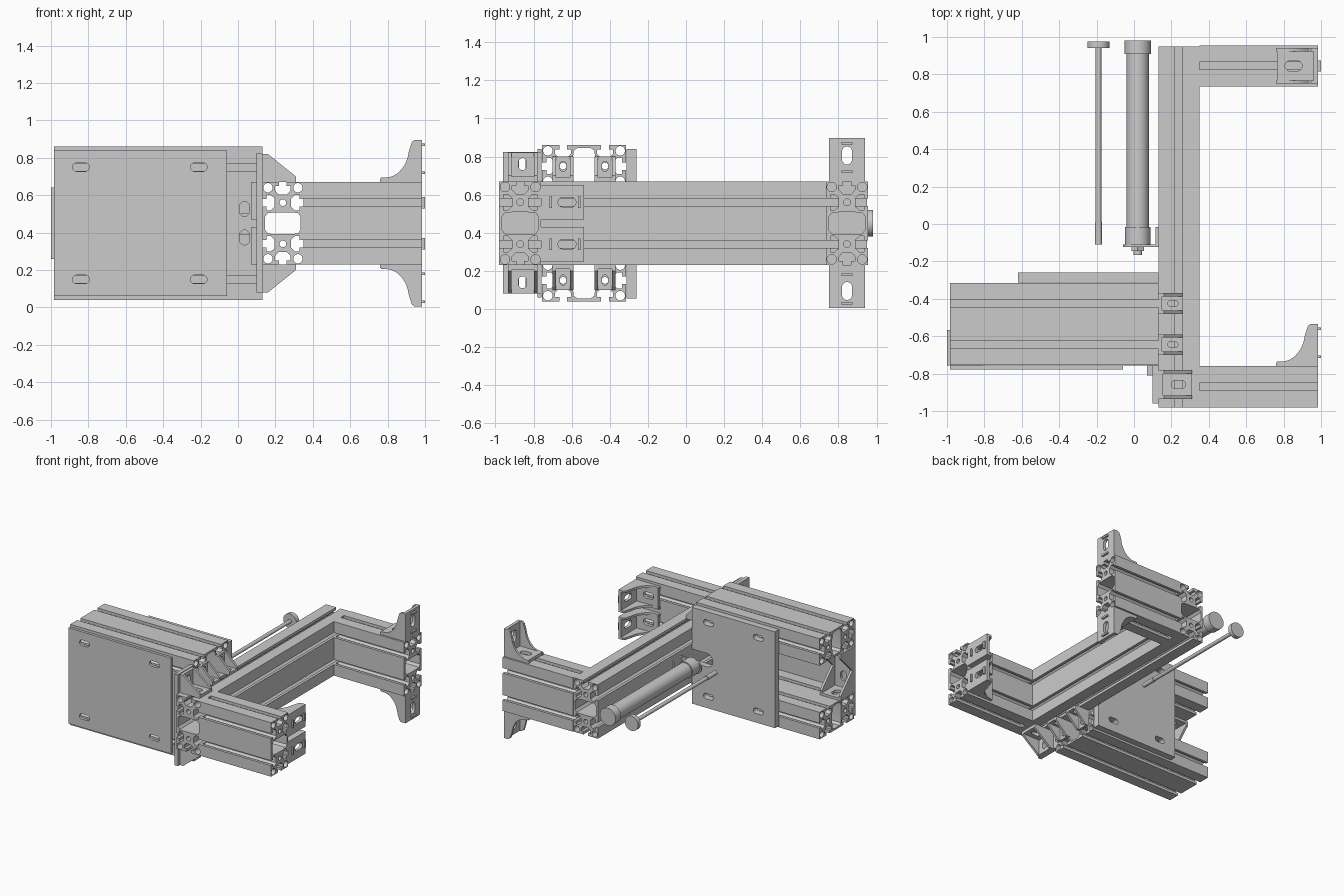
import bpy, bmesh
from math import sin, cos, pi, radians

if "Cube" in bpy.data.objects:
    bpy.data.objects.remove(bpy.data.objects["Cube"])


def prism(name, loops, axes, lo, hi):
    """Extrude 2D loops (first the outline, then holes) lying in the plane `axes`."""
    cu = bpy.data.curves.new("tmp", 'CURVE')
    cu.dimensions, cu.fill_mode, cu.extrude = '2D', 'BOTH', (hi - lo) / 2
    for loop in loops:
        s = cu.splines.new('POLY')
        s.points.add(len(loop) - 1)
        for p, (u, v) in zip(s.points, loop):
            p.co = (u, v, 0, 1)
        s.use_cyclic_u = True
    tmp = bpy.data.objects.new("tmp", cu)
    bpy.context.collection.objects.link(tmp)
    dg = bpy.context.evaluated_depsgraph_get()
    me = bpy.data.meshes.new_from_object(tmp.evaluated_get(dg))
    bpy.data.objects.remove(tmp)
    a, b = "xyz".index(axes[0]), "xyz".index(axes[1])
    bm = bmesh.new()
    bm.from_mesh(me)
    for v in bm.verts:
        q = [0, 0, 0]
        q[a], q[b], q[3 - a - b] = v.co.x, v.co.y, v.co.z + (lo + hi) / 2
        v.co = q
    bmesh.ops.remove_doubles(bm, verts=bm.verts, dist=1e-5)
    bmesh.ops.recalc_face_normals(bm, faces=bm.faces)
    bm.to_mesh(me)
    bm.free()
    me.name = name
    ob = bpy.data.objects.new(name, me)
    bpy.context.collection.objects.link(ob)
    return ob


def rect(u0, u1, v0, v1):
    return [(u0, v0), (u1, v0), (u1, v1), (u0, v1)]


def slot(u, v, lu, lv, n=16):
    """Rounded slot (a circle when both sizes match)."""
    r = min(lu, lv) / 2
    pts = []
    for i in range(n):
        a = 2 * pi * (i + .5) / n
        pts.append((u + r * cos(a) + (lu / 2 - r) * (1 if cos(a) > 0 else -1),
                    v + r * sin(a) + (lv / 2 - r) * (1 if sin(a) > 0 else -1)))
    return pts


def box(name, x0, x1, y0, y1, z0, z1):
    return prism(name, [rect(x0, x1, y0, y1)], "xy", z0, z1)


# Double T-slot section: short axis u (+-.11), long axis v (+-.22)
def section(cu, cv, swap=False):
    groove = [(-.02, 0), (-.02, -.022), (-.042, -.022), (-.042, -.045), (-.022, -.066),
              (.022, -.066), (.042, -.045), (.042, -.022), (.02, -.022), (.02, 0)]
    out = [(-.11, .22)] + [(t, .22 + d) for t, d in groove] + [(.11, .22)]
    for c in (.11, -.11):
        out += [(.11 + d, c - t) for t, d in groove]
    half = out + [(.11, -.22)] + [(-t, -.22 - d) for t, d in groove] + [(-.11, -.22)]
    for c in (-.11, .11):
        half += [(-.11 - d, c + t) for t, d in groove]
    cav = [(.095, .035), (.08, .055), (.04, .058), (-.04, .058), (-.08, .055), (-.095, .035)]
    loops = [half, cav + [(-u, -v) for u, v in cav]]
    for s in (1, -1):
        loops.append(slot(0, s * .11, .036, .036))
        loops += [slot(t * .08, s * .19, .05, .05) for t in (1, -1)]
    return [[(cu + v, cv + u) if swap else (cu + u, cv + v) for u, v in lp] for lp in loops]


# Frame: long beam plus two arms
prism("long_beam", section(.24, .45), "xz", -.98, .95)
prism("front_arm", section(-.87, .45), "yz", .35, .985)
prism("back_arm", section(.845, .45), "yz", .35, .985)
# Upper and lower side profiles
for n, z in (("upper_profile", .75), ("lower_profile", .15)):
    prism(n, section(-.535, z, True), "yz", -.985, .13)

# Mounting plates with slots
prism("front_plate", [rect(-.985, -.06, .06, .84)] +
      [slot(x, z, .09, .045) for x in (-.84, -.21) for z in (.15, .75)], "xz", -.778, -.757)
notch = [(-.005 + .055 * cos(a), .445 + .055 * sin(a))
         for a in [pi * (.5 + i / 10) for i in range(11)]]
prism("back_plate", [[(.13, .84), (.13, .5)] + notch + [(.13, .39), (.13, .055), (-.62, .055), (-.62, .84)]] +
      [slot(x, z, .09, .045) for x in (-.47, -.02) for z in (.15, .75)], "xz", -.312, -.26)


def bracket(name, axes, cu, cv, su, sv, lo, hi, size, t, cheek, tabs=False):
    """Angle bracket: two slotted legs with a cheek on either side."""
    w = "xyz".replace(axes[0], "").replace(axes[1], "")
    mid, wd = (lo + hi) / 2, hi - lo
    for leg, ax, c, s, oc, os_, ln in (("foot", axes[0], cu, su, cv, sv, size[0]),
                                       ("upright", axes[1], cv, sv, cu, su, size[1])):
        a, b = sorted((oc, oc + os_ * t))
        prism(f"{name}_{leg}", [rect(*sorted((c, c + s * ln)), lo, hi),
                                slot(c + s * ln * .6, mid, ln * .42, wd * .28)], ax + w, a, b)
    for k, e in (("a", lo), ("b", hi - .018)):
        prism(f"{name}_cheek_{k}", [[(cu + su * u, cv + sv * v) for u, v in cheek]], axes, e, e + .018)
    if tabs:
        for v in (.05, .2):
            v0, v1 = sorted((cv + sv * (v - .007), cv + sv * (v + .007)))
            prism(f"{name}_tab", [rect(cu, cu + .014, v0, v1)], axes, mid - .03, mid + .03)


# Curved corner brackets at the arm ends
arc = [(.195 - .125 * sin(a), .19 - .165 * cos(a)) for a in [radians(9 * i) for i in range(10)]]
curved = [(0, 0), (.225, 0), (.225, .02)] + arc + [(.055, .215), (.04, .226), (0, .226)]
for n, cz, s in (("top", .67, 1), ("bottom", .23, -1)):
    bracket(f"back_arm_{n}_bracket", "xz", .985, cz, -1, s, .75, .94, (.22, .226), .025, curved, True)
for n, z in (("upper", .47), ("lower", .25)):
    bracket(f"front_arm_{n}_bracket", "xy", .985, -.76, -1, 1, z, z + .18, (.22, .226), .025, curved, True)

# Small and large gusset brackets joining beam and profiles
small = [(0, 0), (.13, 0), (.13, .03), (.03, .13), (0, .13)]
large = [(0, 0), (.18, 0), (.18, .03), (.03, .15), (0, .15)]
wide = [(0, 0), (.19, 0), (.19, .04), (.04, .19), (0, .19)]
for n, cz, s in (("top", .67, 1), ("bottom", .23, -1)):
    for k, y in (("front", -.645), ("back", -.425)):
        bracket(f"{n}_{k}_small_bracket", "xz", .13, cz, 1, s, y - .055, y + .055, (.13, .13), .02, small)
    bracket(f"{n}_front_gusset", "xz", .13, cz, 1, s, -.935, -.78, (.18, .15), .025, large)
    # brackets behind the front plate
    pz = .45 + s * .19
    for k, x in (("left", -1.0), ("right", -.06)):
        bracket(f"{n}_{k}_inner_bracket", "yz", -.757, pz, 1, -s, x, x + .19, (.19, .19), .02, wide)

# Stop plate beside the front of the beam
prism("stop_plate", [rect(-.96, -.757, .08, .825)] +
      [slot(-.86, z, .035, .08) for z in (.14, .76)], "yz", .1, .13)
for n, z in (("upper", .47), ("lower", .23)):
    box(f"stop_plate_{n}_foot", .07, .1, -.81, -.757, z, z + .2)


def disc(name, x, r, y0, y1, n=32):
    prism(name, [slot(x, .45, 2 * r, 2 * r, n)], "xz", y0, y1)


# Pneumatic cylinder with its mount
disc("cylinder_body", .02, .06, -.02, .91)
disc("cylinder_rear_cap", .02, .071, .91, .98)
disc("cylinder_front_cap", .02, .068, -.11, -.015)
disc("cylinder_nut", .02, .04, -.145, -.122, 6)
disc("cylinder_stub", .02, .024, -.165, -.12)
prism("cylinder_mount", [[(.13, .5)] + notch + [(.13, .39)]], "xz", -.124, -.11)
box("cylinder_mount_leg", .115, .13, -.124, -.015, .39, .5)

# Push rod with round head
disc("push_rod", -.19, .015, -.11, .94)
disc("push_rod_tip", -.19, .018, -.11, .01)
disc("push_rod_head", -.19, .06, .94, .975)

# Flat faces with smooth rounds
for ob in bpy.context.collection.objects:
    ob.select_set(True)
    bpy.context.view_layer.objects.active = ob
bpy.ops.object.shade_smooth_by_angle(angle=radians(30))
